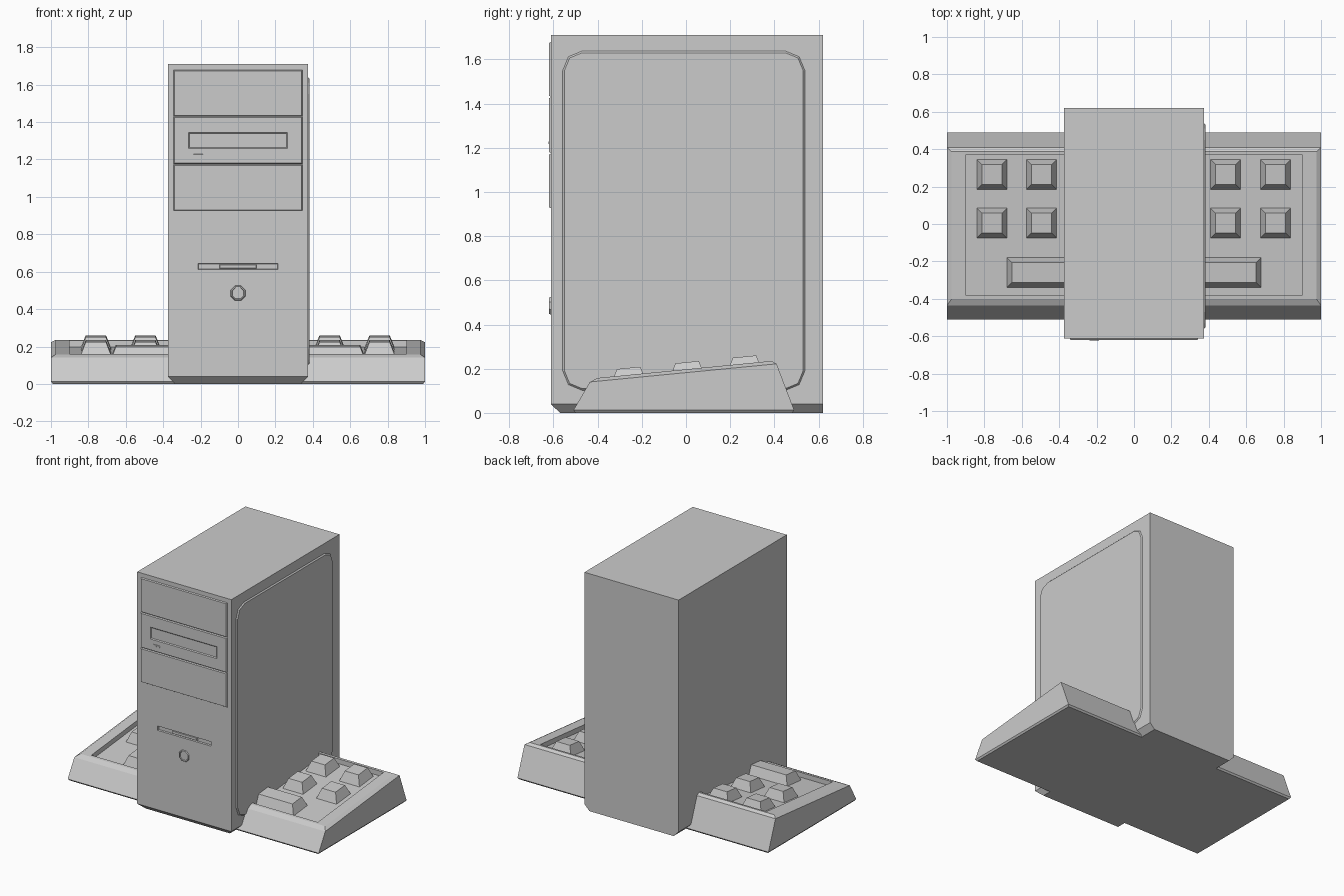
import bpy, bmesh, math

if "Cube" in bpy.data.objects:
    bpy.data.objects.remove(bpy.data.objects["Cube"])


def loft(name, rings):
    """Closed mesh from stacked rings of equal point count, capped at both ends."""
    bm = bmesh.new()
    loops = [[bm.verts.new(p) for p in r] for r in rings]
    n = len(loops[0])
    for a, b in zip(loops, loops[1:]):
        for i in range(n):
            j = (i + 1) % n
            bm.faces.new((a[i], a[j], b[j], b[i]))
    bm.faces.new(loops[0][::-1])
    bm.faces.new(loops[-1])
    bmesh.ops.recalc_face_normals(bm, faces=bm.faces[:])
    me = bpy.data.meshes.new(name)
    bm.to_mesh(me)
    bm.free()
    ob = bpy.data.objects.new(name, me)
    bpy.context.collection.objects.link(ob)
    return ob


def ring(hx, y0, z0, y1, z1):
    return [(-hx, y0, z0), (hx, y0, z0), (hx, y1, z1), (-hx, y1, z1)]


def front_block(name, x0, x1, z0, z1, ya, yb, inset):
    """Block on the front face, narrowing by inset from depth ya to depth yb."""
    def r(i, y):
        return [(x0 + i, y, z0 + i), (x1 - i, y, z0 + i),
                (x1 - i, y, z1 - i), (x0 + i, y, z1 - i)]
    return loft(name, [r(0, ya), r(inset, yb)])


def cut(ob, cutter):
    cutter.hide_render = True
    mod = ob.modifiers.new("cut", 'BOOLEAN')
    mod.object = cutter
    mod.solver = 'EXACT'
    bpy.context.view_layer.objects.active = ob
    bpy.ops.object.modifier_apply(modifier=mod.name)
    bpy.data.objects.remove(cutter)


FRONT, FACE = -0.612, -0.62

# Tower case, chamfered at the bottom of front and sides
case = loft("tower_case", [
    ring(0.335, -0.57, 0, 0.62, 0),
    ring(0.375, FRONT, 0.04, 0.62, 0.04),
    ring(0.375, FRONT, 1.71, 0.62, 1.71)])

# Floppy slot recess with finger notch
cut(case, front_block("slot_cutter", -0.215, 0.215, 0.61, 0.645, FRONT - 0.01, FRONT + 0.012, 0.004))
front_block("floppy_flap", -0.10, 0.10, 0.616, 0.639, FRONT + 0.013, FRONT + 0.004, 0.003)

# Three drive bay covers
bays = [front_block("drive_bay_cover", -0.345, 0.345, z0, z1, FRONT + 0.002, FACE, 0.006)
        for z0, z1 in ((0.925, 1.175), (1.175, 1.43), (1.43, 1.68))]

# Disc tray recess and eject button in the middle bay
cut(bays[1], front_block("tray_cutter", -0.267, 0.267, 1.257, 1.347, FACE - 0.002, FACE + 0.006, 0.008))
front_block("eject_button", -0.24, -0.185, 1.214, 1.23, FACE + 0.002, FACE - 0.002, 0.003)

# Octagonal power button
def octagon(r, y):
    return [(r * math.cos(a), y, 0.485 + r * math.sin(a))
            for a in (math.pi / 8 + k * math.pi / 4 for k in range(8))]

loft("power_button", [octagon(0.044, FRONT + 0.002), octagon(0.040, FACE),
                      octagon(0.034, FACE), octagon(0.032, FRONT - 0.002)])


# Raised side panel with cut corners
def panel_ring(x, inset):
    r = 0.09
    pts = []
    for k, (cy, cz) in enumerate(((0.54 - r, 1.64 - r), (-0.56 + r, 1.64 - r),
                                  (-0.56 + r, 0.10 + r), (0.54 - r, 0.10 + r))):
        for s in range(3):
            a = k * math.pi / 2 + s * math.pi / 4
            pts.append((x, cy + (r - inset) * math.cos(a), cz + (r - inset) * math.sin(a)))
    return pts

loft("side_panel", [panel_ring(0.373, 0), panel_ring(0.383, 0.01)])

# Keyboard body with bevelled rim and sunken well
loft("keyboard_body", [
    ring(0.99, -0.50, 0.0, 0.48, 0.0),
    ring(1.0, -0.51, 0.012, 0.49, 0.012),
    ring(1.0, -0.435, 0.14, 0.41, 0.222),
    ring(0.975, -0.40, 0.158, 0.387, 0.235),
    ring(0.902, -0.38, 0.160, 0.37, 0.2333),
    ring(0.902, -0.38, 0.125, 0.37, 0.1983)])


# Keys: tapered blocks following the slope of the well
def key(name, cx, cy, hx, hy):
    def r(i, h):
        return [(cx + sx * (hx - i), cy + sy * (hy - i),
                 0.197 + 0.0975 * (cy + sy * (hy - i)) + h)
                for sx, sy in ((-1, -1), (1, -1), (1, 1), (-1, 1))]
    return loft(name, [r(0, -0.036), r(0.027, 0.032)])

for cx in (-0.76, -0.495, 0.49, 0.757):
    for cy in (0.005, 0.265):
        key("key", cx, cy, 0.081, 0.08)
key("space_bar", 0, -0.26, 0.68, 0.08)
